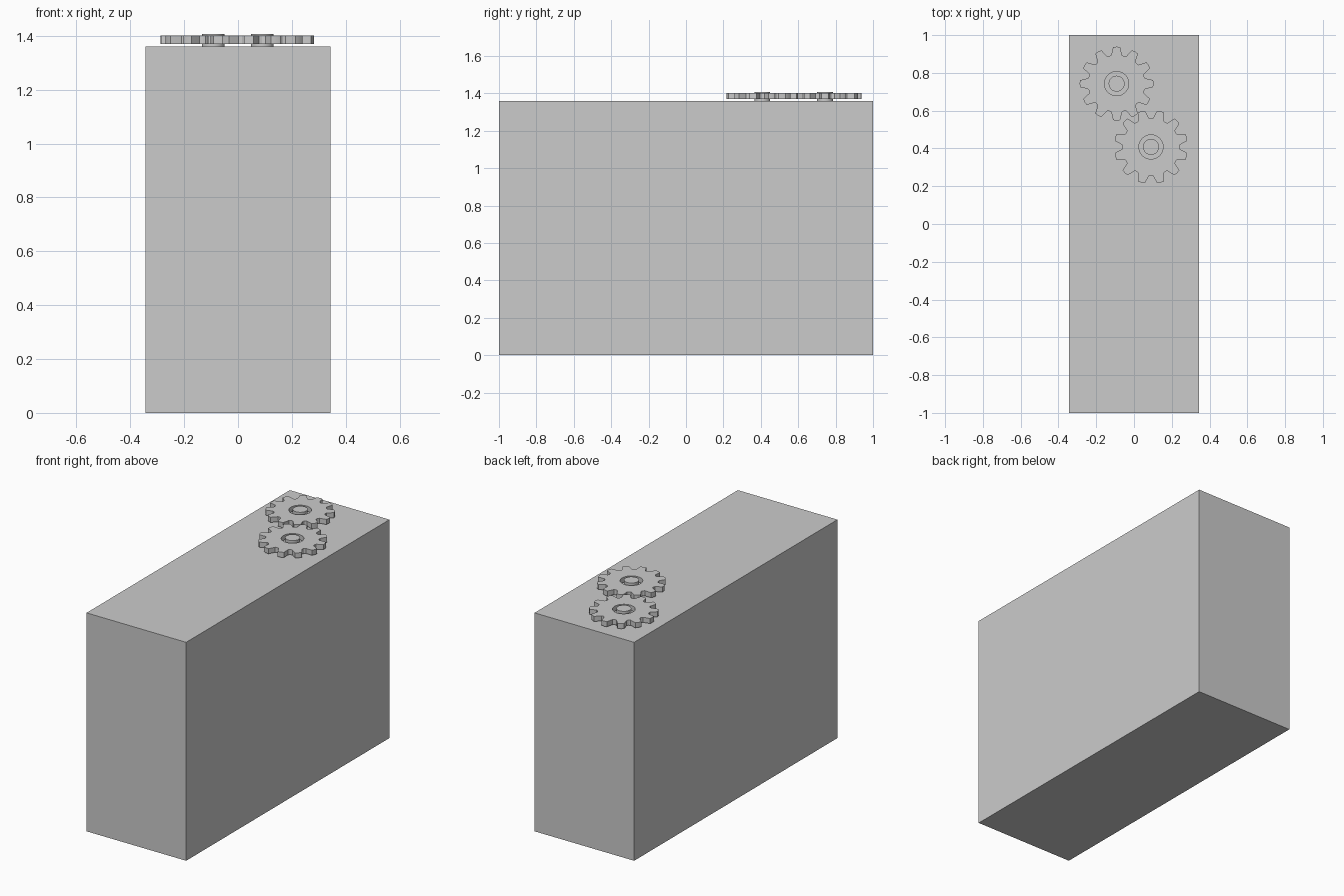
import bpy, bmesh, math

if "Cube" in bpy.data.objects:
    bpy.data.objects.remove(bpy.data.objects["Cube"])

BODY_TOP = 1.36
GEAR_BOTTOM, GEAR_TOP, PIN_TOP = 1.37, 1.402, 1.407
TEETH, BORE_R, PIN_R = 12, 0.064, 0.042
# one tooth: (angle from tooth centre in degrees, radius)
TOOTH = [(-15, 0.15), (-10.5, 0.154), (-7.5, 0.176), (-5.5, 0.194),
         (0, 0.196), (5.5, 0.194), (7.5, 0.176), (10.5, 0.154)]


def finish(name, bm):
    bmesh.ops.recalc_face_normals(bm, faces=bm.faces)
    mesh = bpy.data.meshes.new(name)
    bm.to_mesh(mesh)
    bm.free()
    obj = bpy.data.objects.new(name, mesh)
    bpy.context.collection.objects.link(obj)
    return obj


def gear(name, x, y, phase):
    # toothed outline joined to a round bore, point for point
    bm = bmesh.new()
    polar = [(math.radians(t * 360 / TEETH + a + phase), r)
             for t in range(TEETH) for a, r in TOOTH]

    def ring(z, bore):
        return [bm.verts.new((x + (BORE_R if bore else r) * math.cos(a),
                              y + (BORE_R if bore else r) * math.sin(a), z))
                for a, r in polar]

    loops = [ring(GEAR_BOTTOM, False), ring(GEAR_TOP, False),
             ring(GEAR_TOP, True), ring(GEAR_BOTTOM, True)]
    n = len(polar)
    for k in range(4):
        lo, hi = loops[k], loops[(k + 1) % 4]
        for i in range(n):
            j = (i + 1) % n
            bm.faces.new((lo[i], lo[j], hi[j], hi[i]))
    return finish(name, bm)


def pin(name, x, y):
    bpy.ops.mesh.primitive_cylinder_add(
        vertices=48, radius=PIN_R, depth=PIN_TOP - BODY_TOP,
        location=(x, y, (PIN_TOP + BODY_TOP) / 2))
    obj = bpy.context.object
    obj.name = name
    return obj


# solid block body
bpy.ops.mesh.primitive_cube_add(size=1, location=(0, 0, BODY_TOP / 2))
body = bpy.context.object
body.name = "body_block"
body.scale = (0.686, 2.0, BODY_TOP)
bpy.ops.object.transform_apply(location=False, rotation=False, scale=True)

# two meshing gears, each around an axle pin
smooth = []
for label, x, y, phase in (("rear", -0.092, 0.743, 0), ("front", 0.09, 0.408, 15)):
    smooth.append(gear(label + "_gear", x, y, phase))
    smooth.append(pin(label + "_axle_pin", x, y))

bpy.ops.object.select_all(action='DESELECT')
for obj in smooth:
    obj.select_set(True)
bpy.context.view_layer.objects.active = smooth[0]
bpy.ops.object.shade_smooth_by_angle(angle=math.radians(20))
